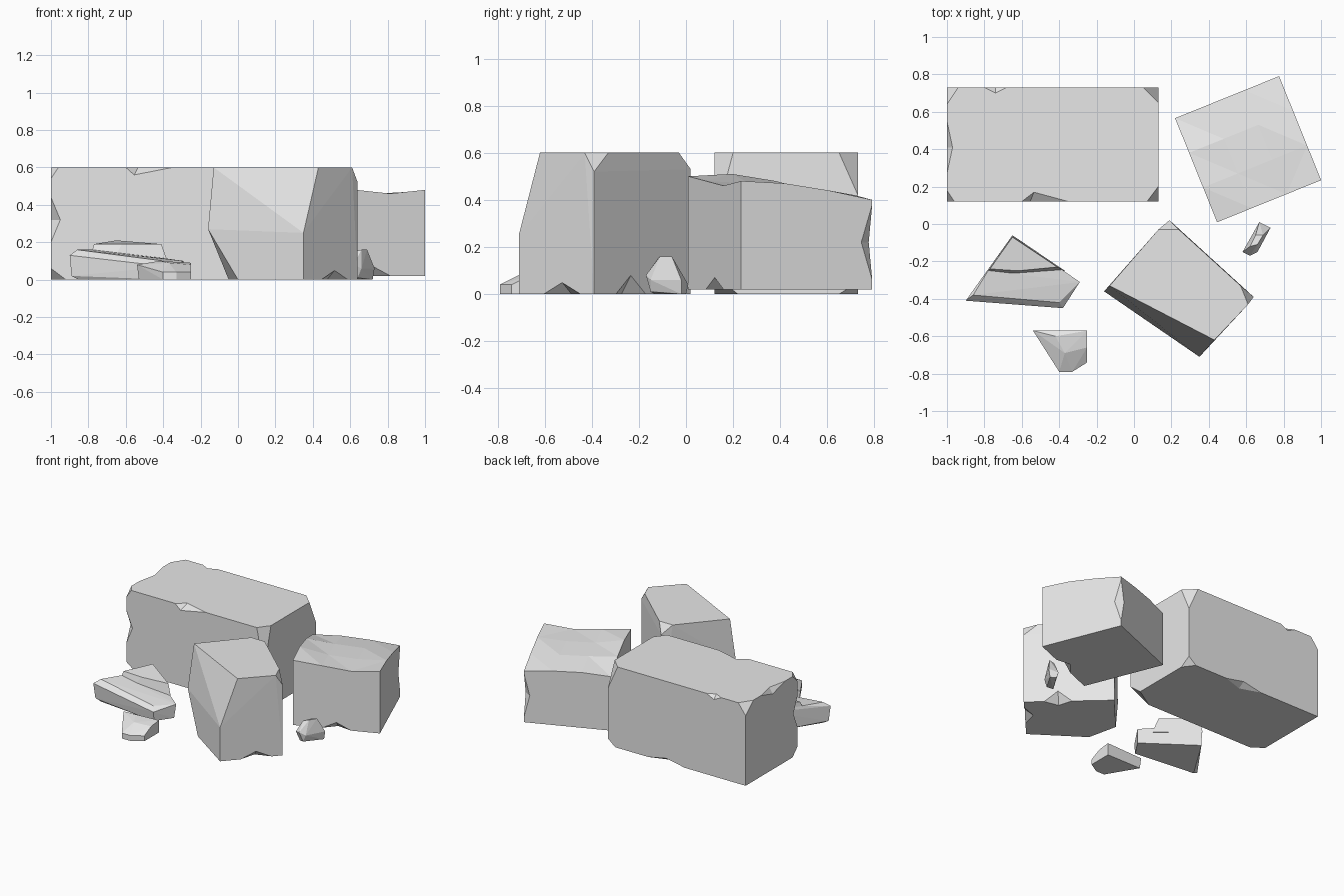
import bpy
import bmesh
from math import radians
from mathutils import Vector, Matrix

default_cube = bpy.data.objects.get("Cube")
if default_cube:
    bpy.data.objects.remove(default_cube, do_unlink=True)

# One plain stone colour
stone = bpy.data.materials.new("stone_grey")
stone.use_nodes = True
stone.diffuse_color = (.8, .8, .8, 1)
shader = next(n for n in stone.node_tree.nodes if n.type == 'BSDF_PRINCIPLED')
shader.inputs["Base Color"].default_value = stone.diffuse_color
shader.inputs["Roughness"].default_value = .9


def make_object(name, bm):
    bmesh.ops.recalc_face_normals(bm, faces=bm.faces[:])
    mesh = bpy.data.meshes.new(name)
    bm.to_mesh(mesh)
    bm.free()
    mesh.materials.append(stone)
    obj = bpy.data.objects.new(name, mesh)
    bpy.context.scene.collection.objects.link(obj)
    return obj


def hull(name, points):
    """Convex stone wrapped around a few points."""
    bm = bmesh.new()
    for point in points:
        bm.verts.new(point)
    result = bmesh.ops.convex_hull(bm, input=bm.verts[:])
    loose = {g for g in result["geom_interior"] + result["geom_unused"]
             if isinstance(g, bmesh.types.BMVert)}
    bmesh.ops.delete(bm, geom=list(loose), context='VERTS')
    bmesh.ops.dissolve_limit(bm, angle_limit=radians(1),
                             verts=bm.verts[:], edges=bm.edges[:])
    return make_object(name, bm)


def carve(obj, points, outer):
    """Break away the material between the points and the outer corner."""
    centre = sum(points, Vector()) / len(points)
    tip = outer + (outer - centre) * .6
    cutter = hull("chip_cutter", points + [tip])
    cutter.hide_render = True
    mod = obj.modifiers.new("chip", 'BOOLEAN')
    mod.operation, mod.solver, mod.object = 'DIFFERENCE', 'EXACT', cutter
    bpy.context.view_layer.objects.active = obj
    bpy.ops.object.modifier_apply(modifier=mod.name)
    bpy.data.objects.remove(cutter, do_unlink=True)


def chip_corner(obj, corner, size):
    """Chip a box corner by a signed length along each axis."""
    corner = Vector(corner)
    points = []
    for axis in range(len(size)):
        point = corner.copy()
        point[axis] += size[axis]
        points.append(point)
    carve(obj, points, corner)


def nick_edge(obj, start, end, across, along):
    """Nick an edge, reaching inward over its two neighbouring faces."""
    start, end = Vector(start), Vector(end)
    middle = (start + end) / 2
    carve(obj, [start, end, middle + Vector(across), middle + Vector(along)], middle)


# Long block at the back
left, right, front, back, top = -1, .13, .12, .73, .6
long_block = hull("long_block", [(x, y, z) for x in (left, right)
                                 for y in (front, back) for z in (0, top)])
chip_corner(long_block, (left, front, top), (.04, .06, -.06))
chip_corner(long_block, (right, front, top), (-.06, .08, -.3))
chip_corner(long_block, (right, back, top), (-.08, -.08, -.18))
chip_corner(long_block, (left, back, top), (.06, -.09, -.08))
chip_corner(long_block, (left, front, 0), (.08, .06, .06))
chip_corner(long_block, (right, front, 0), (-.16, .1, .08))
chip_corner(long_block, (right, back, 0), (-.06, -.08, .05))
nick_edge(long_block, (-.6, front, top), (-.35, front, top), (-.06, .05, 0), (-.08, 0, -.04))
nick_edge(long_block, (-.8, back, top), (-.68, back, top), (0, -.03, 0), (0, 0, -.03))
nick_edge(long_block, (left, .27, top), (left, .55, top), (.03, 0, 0), (0, 0, -.04))
nick_edge(long_block, (left, front, .2), (left, front, .44), (.05, 0, 0), (0, .05, 0))
nick_edge(long_block, (-.5, back, 0), (-.2, back, 0), (0, -.05, 0), (0, 0, .03))

# Tall block in front, leaning back on its front face
tall_block = hull("tall_block", [
    (0, -.47, 0), (.35, -.71, 0), (.64, -.39, 0), (.19, .02, 0), (-.05, -.25, 0),
    (-.16, -.36, .27), (.35, -.71, .25), (-.15, -.35, .35),
    (.64, -.39, .52), (.19, .02, .53),
    (-.13, -.33, top), (.13, -.03, top), (.24, -.03, top),
    (.57, -.33, top), (.61, -.43, top), (.43, -.62, top)])
nick_edge(tall_block, (.444, -.606, 0), (.589, -.446, 0), (-.04, .04, 0), (0, 0, .05))
nick_edge(tall_block, (.54, -.298, 0), (.4, -.171, 0), (-.04, -.04, 0), (0, 0, .08))

# Square block with an uneven, sagging top
base = .02
heights = [(.5, .48, .46, .48), (.51, .47, .46, .47),
           (.48, .46, .45, .44), (.42, .43, .42, .4)]
bm = bmesh.new()
bmesh.ops.create_cube(bm, size=2)
bmesh.ops.subdivide_edges(bm, edges=bm.edges[:], cuts=2, use_grid_fill=True)
for v in bm.verts:
    column, row = (round((c + 1) * 1.5) for c in v.co.xy)
    v.co.z = base + (heights[row][column] - base) * (v.co.z + 1) / 2
bmesh.ops.triangulate(bm, faces=[f for f in bm.faces if f.normal.z > .5])
bmesh.ops.scale(bm, vec=(.3, .3, 1), verts=bm.verts[:])
turn = Matrix.Translation((.61, .4, 0)) @ Matrix.Rotation(radians(22), 4, 'Z')
bm.transform(turn)
bmesh.ops.dissolve_limit(bm, angle_limit=radians(1), verts=bm.verts[:], edges=bm.edges[:])
square_block = make_object("square_block", bm)
nick_edge(square_block, turn @ Vector((-.1, -.3, base)), turn @ Vector((.1, -.3, base)),
          (-.02, .05, 0), (0, 0, .05))
nick_edge(square_block, turn @ Vector((.3, .3, .06)), turn @ Vector((.3, .3, .38)),
          turn.to_3x3() @ Vector((-.04, 0, 0)), turn.to_3x3() @ Vector((0, -.05, 0)))

# Layered flat slab: lower sheet and raised rear ledge
hull("slab_lower_layer", [
    (-.89, -.4, .02), (-.85, -.39, 0), (-.38, -.44, 0), (-.3, -.32, 0), (-.65, -.07, 0),
    (-.9, -.41, .13), (-.86, -.38, .16), (-.78, -.25, .16), (-.65, -.06, .15),
    (-.38, -.45, .07), (-.4, -.42, .1), (-.29, -.31, .1)])
hull("slab_upper_layer", [
    (-.79, -.26, .12), (-.65, -.06, .1), (-.37, -.25, .08), (-.66, -.27, .12),
    (-.77, -.24, .19), (-.65, -.07, .21), (-.41, -.23, .19), (-.62, -.25, .19)])

# Small flat stone at the front
hull("front_stone", [
    (-.53, -.57, 0), (-.25, -.57, 0), (-.25, -.74, 0), (-.33, -.79, 0), (-.4, -.79, 0),
    (-.54, -.57, .08), (-.42, -.6, .1), (-.25, -.57, .09), (-.37, -.69, .09),
    (-.25, -.66, .08), (-.25, -.74, .04), (-.33, -.79, .04), (-.4, -.79, .04)])

# Pebble beside the square block
hull("pebble", [
    (.6, -.13, 0), (.64, -.15, .01), (.72, -.02, 0), (.68, 0, 0),
    (.58, -.15, .07), (.62, -.17, .08), (.66, -.15, .06), (.73, -.02, .06), (.67, .01, .04),
    (.62, -.12, .15), (.66, -.11, .16), (.69, -.06, .16), (.65, -.06, .15)])
